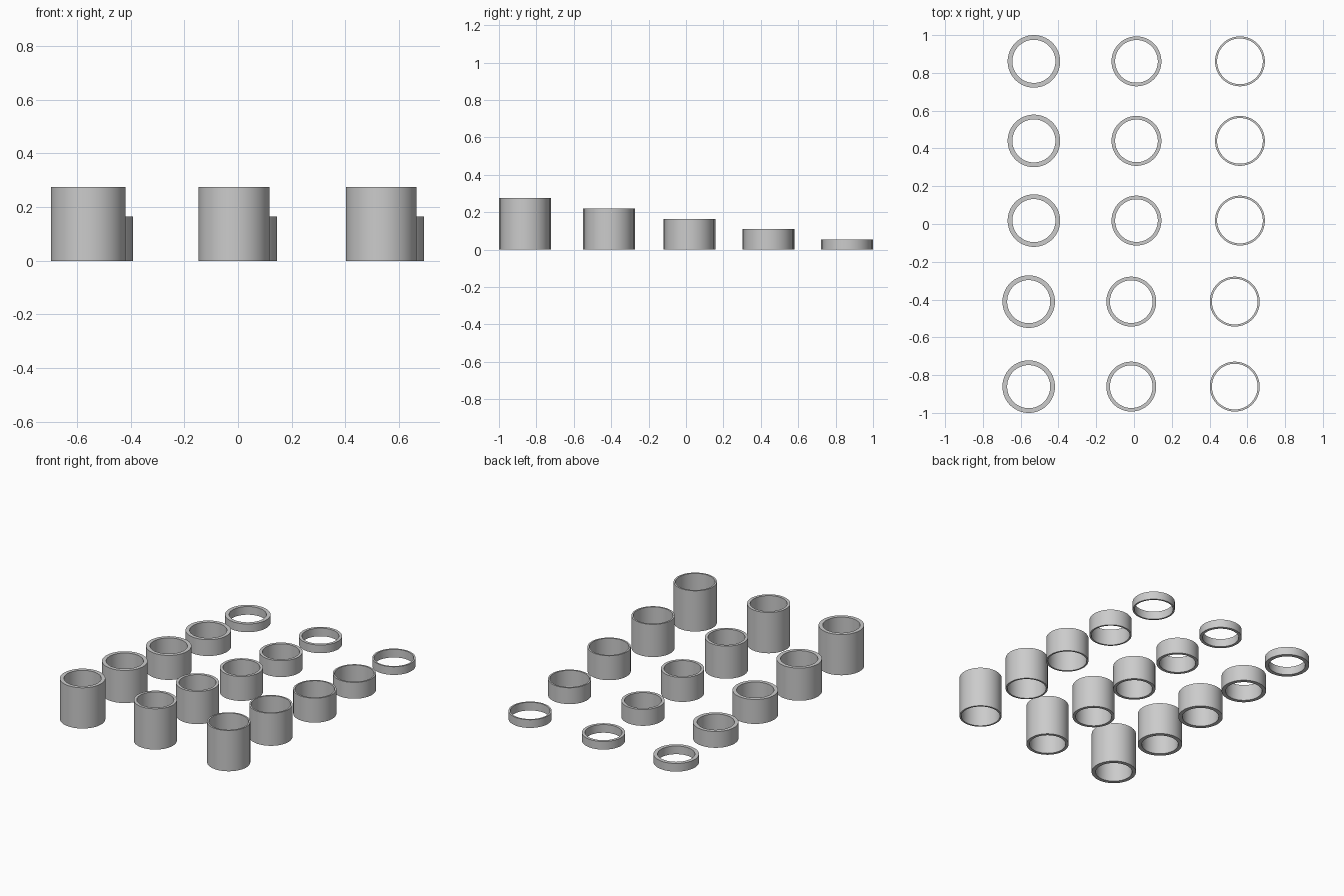
import bpy, bmesh
from math import cos, sin, tau

if "Cube" in bpy.data.objects:
    bpy.data.objects.remove(bpy.data.objects["Cube"])

SEGMENTS = 96

# Column: (name, x, outer radius, inner radius)
COLUMNS = [("thick", -0.53, 0.139, 0.114),
           ("medium", 0.013, 0.132, 0.113),
           ("thin", 0.561, 0.132, 0.121)]

# Row: (y, height, x shift), tallest at the front
ROWS = [(-0.861, 0.275, -0.0275),
        (-0.411, 0.22, -0.0275),
        (0.018, 0.165, 0.0),
        (0.44, 0.11, 0.0),
        (0.861, 0.055, 0.0)]


def tube(name, x, y, outer, inner, height):
    """Open tube: a rectangular wall section swept round the z axis."""
    bm = bmesh.new()
    section = [(outer, 0), (outer, height), (inner, height), (inner, 0)]
    rings = [[bm.verts.new((r * cos(tau * i / SEGMENTS), r * sin(tau * i / SEGMENTS), z))
              for i in range(SEGMENTS)] for r, z in section]
    for a, b in zip(rings, rings[1:] + rings[:1]):
        for i in range(SEGMENTS):
            j = (i + 1) % SEGMENTS
            bm.faces.new((a[i], a[j], b[j], b[i]))
    bmesh.ops.recalc_face_normals(bm, faces=bm.faces)
    mesh = bpy.data.meshes.new(name)
    bm.to_mesh(mesh)
    bm.free()
    obj = bpy.data.objects.new(name, mesh)
    obj.location = (x, y, 0)
    bpy.context.collection.objects.link(obj)
    bpy.ops.object.select_all(action='DESELECT')
    obj.select_set(True)
    bpy.context.view_layer.objects.active = obj
    bpy.ops.object.shade_smooth_by_angle(angle=0.6)
    return obj


# Grid of spacer rings: wall thickness varies by column, height by row
for label, x, outer, inner in COLUMNS:
    for n, (y, height, shift) in enumerate(ROWS, 1):
        tube(f"{label}_ring_{n}", x + shift, y, outer, inner, height)
